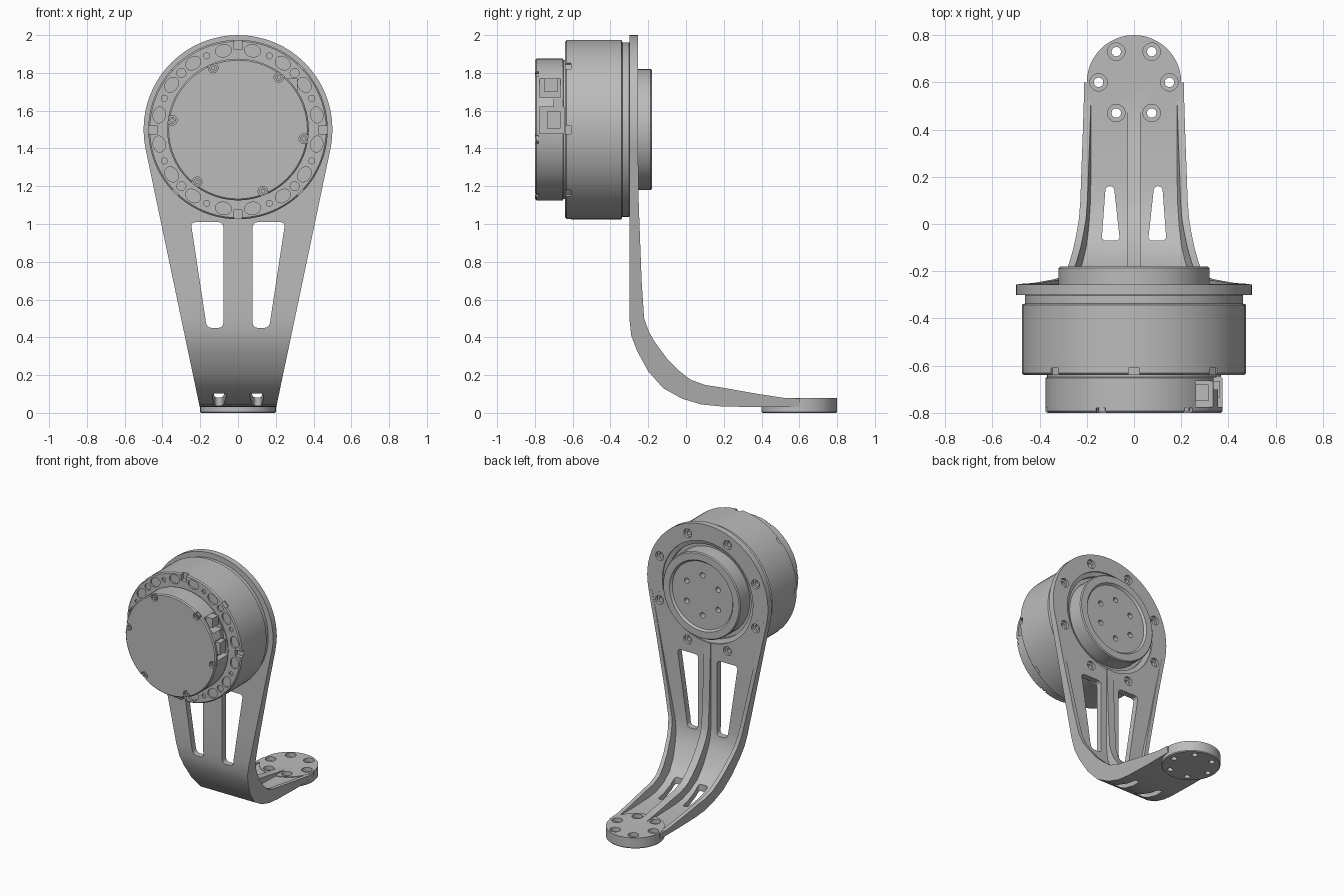
import bpy, bmesh
from math import radians, sin, cos, pi
from mathutils import Matrix, Vector

if "Cube" in bpy.data.objects:
    bpy.data.objects.remove(bpy.data.objects["Cube"])

grey = bpy.data.materials.new("machined grey")
grey.use_nodes = True
grey.diffuse_color = (0.5, 0.5, 0.5, 1)
grey.node_tree.nodes["Principled BSDF"].inputs["Base Color"].default_value = (0.5, 0.5, 0.5, 1)

T, R = Matrix.Translation, Matrix.Rotation
# Motor space: local x is x, local y is z, local z points to the front
MOTOR = T((0, 0, 1.5)) @ R(pi / 2, 4, 'X')
FOOT = T((0, 0.6, 0))


def polar(angle, radius, depth=0, base=MOTOR):
    return base @ R(radians(angle), 4, 'Z') @ T((radius, 0, depth))


def skin(bm, rings):
    """Join closed rings of points into a capped solid."""
    rows = [[bm.verts.new(p) for p in ring] for ring in rings]
    n = len(rows[0])
    for a, b in zip(rows, rows[1:]):
        for i in range(n):
            j = (i + 1) % n
            bm.faces.new((a[i], a[j], b[j], b[i]))
    bm.faces.new(rows[0][::-1])
    bm.faces.new(rows[-1])


def lathe(bm, profile, matrix, sides=64):
    skin(bm, [[matrix @ Vector((r * cos(2 * pi * i / sides), r * sin(2 * pi * i / sides), h))
               for i in range(sides)] for r, h in profile])


def pin(bm, matrix, radius, low, high, sides=20):
    lathe(bm, [(radius, low), (radius, high)], matrix, sides)


def box(bm, matrix, size):
    bmesh.ops.create_cube(bm, size=1, matrix=matrix @ Matrix.Diagonal((*size, 1)))


def rounded_prism(bm, corners, low, high, radius, matrix):
    part = bmesh.new()
    skin(part, [[(x, y, h) for x, y in corners] for h in (low, high)])
    edges = [e for e in part.edges if abs(e.verts[0].co.z - e.verts[1].co.z) > 0.01]
    bmesh.ops.bevel(part, geom=edges, offset=radius, segments=4, profile=0.5, affect='EDGES')
    part.transform(matrix)
    mesh = bpy.data.meshes.new("prism")
    part.to_mesh(mesh)
    part.free()
    bm.from_mesh(mesh)
    bpy.data.meshes.remove(mesh)


def make(name, bm):
    bmesh.ops.recalc_face_normals(bm, faces=bm.faces)
    mesh = bpy.data.meshes.new(name)
    bm.to_mesh(mesh)
    bm.free()
    mesh.materials.append(grey)
    obj = bpy.data.objects.new(name, mesh)
    bpy.context.collection.objects.link(obj)
    return obj


def combine(obj, bm, operation='DIFFERENCE'):
    """Apply a boolean with a temporary tool, then delete the tool."""
    tool = make("tool", bm)
    mod = obj.modifiers.new("bool", 'BOOLEAN')
    mod.operation, mod.solver, mod.object, mod.use_self = operation, 'EXACT', tool, True
    bpy.context.view_layer.objects.active = obj
    bpy.ops.object.modifier_apply(modifier=mod.name)
    bpy.data.objects.remove(tool)


def finish(obj, angle=28):
    bpy.ops.object.select_all(action='DESELECT')
    obj.select_set(True)
    bpy.context.view_layer.objects.active = obj
    bpy.ops.object.shade_smooth_by_angle(angle=radians(angle))


# Bracket arm: stations of (y, z, flange height) along the outer skin
stations = [(-.30, 1.396, .046), (-.30, 1.1, .05), (-.30, .7, .065), (-.30, .5, .078),
            (-.29, .41, .095), (-.26, .33, .105), (-.20, .22, .12), (-.12, .13, .125),
            (-.02, .075, .11), (.08, .045, .105), (.18, .035, .1), (.37, .03, .072),
            (.52, .03, .049), (.6, .03, .047)]
WEB, LIP, RIB = .045, .03, .028
path = [Vector((0, y, z)) for y, z, h in stations]
rings = []
for i, p in enumerate(path):
    along = (path[min(i + 1, len(path) - 1)] - path[max(i - 1, 0)]).normalized()
    normal = Vector((0, -along.z, along.y))
    tall = stations[i][2]
    half = []
    for inset, height in ((0, 0), (0, tall), (LIP, tall), (LIP, WEB), (None, WEB), (None, tall)):
        q = p + normal * height
        half.append(Vector((RIB if inset is None else .196 + .21 * q.z - inset, q.y, q.z)))
    rings.append(half + [Vector((-v.x, v.y, v.z)) for v in reversed(half)])
bm = bmesh.new()
skin(bm, rings)
bracket = make("bracket", bm)

# Round mounting ring and foot pad merged into the arm
bm = bmesh.new()
lathe(bm, [(.5, .2552), (.5, .30)], MOTOR)
combine(bracket, bm, 'UNION')
bm = bmesh.new()
lathe(bm, [(.195, 0), (.2, .006), (.2, .08)], FOOT, 48)
combine(bracket, bm, 'UNION')

# Bracket openings: centre bore, windows, slots and screw holes
bm = bmesh.new()
lathe(bm, [(.375, .15), (.375, .265), (.345, .275), (.345, .35)], MOTOR)
combine(bracket, bm)
bm = bmesh.new()
for s in (-1, 1):
    rounded_prism(bm, [(s * .078, -1.05), (s * .165, -1.05), (s * .25, -.49), (s * .078, -.49)],
                  .1, .4, .025, MOTOR)
    rounded_prism(bm, [(s * .06, -.07), (s * .137, -.07), (s * .12, .16), (s * .085, .16)],
                  -.1, .4, .016, Matrix())
for k in range(8):
    lathe(bm, [(.033, .2), (.033, .275), (.018, .275), (.018, .35)],
          polar(45 * k + 22.5, .43), 20)
for k in range(6):
    lathe(bm, [(.02, -.05), (.02, .05), (.037, .05), (.037, .12)],
          polar(60 * k, .15, 0, FOOT), 20)
combine(bracket, bm)
finish(bracket)

# Motor housing with edge notches and face pockets
bm = bmesh.new()
lathe(bm, [(.455, .297), (.462, .302), (.462, .337), (.475, .342), (.475, .632), (.467, .64)],
      MOTOR, 80)
housing = make("motor_housing", bm)
bm = bmesh.new()
for k in range(4):
    box(bm, polar(90 * k, .46, .635), (.07, .045, .05))
    box(bm, polar(90 * k + 45, .48, .635), (.03, .045, .05))
    for a in (10.5, 34, 56, 79.5):
        pin(bm, polar(90 * k + a, .424, .64) @ Matrix.Diagonal((.8, 1.05, 1, 1)),
            .041, -.012, .05)
    for a in (23, 67):
        pin(bm, polar(90 * k + a, .424, .64), .016, -.012, .05, 12)
    pin(bm, polar(90 * k + 45, .424, .64), .024, -.012, .05, 16)
combine(housing, bm)
finish(housing)

# Rear cover with connector bays and screw seats
bm = bmesh.new()
lathe(bm, [(.368, .62), (.368, .648), (.375, .652), (.375, .792), (.367, .80)], MOTOR, 80)
cover = make("motor_cover", bm)
bm = bmesh.new()
box(bm, MOTOR @ T((.36, .23, .72)), (.2, .12, .11))
box(bm, MOTOR @ T((.40, .05, .71)), (.14, .14, .13))
box(bm, MOTOR @ T((.40, .14, .675)), (.14, .05, .05))
for k in range(6):
    pin(bm, polar(52 + 60 * k, .352, .8), .026, -.02, .05, 16)
    box(bm, polar(52 + 60 * k, .377, .8), (.05, .044, .04))
combine(cover, bm)
finish(cover)

# Connector sockets inside the bays
bm = bmesh.new()
box(bm, MOTOR @ T((.285, .235, .715)), (.06, .07, .07))
box(bm, MOTOR @ T((.345, .05, .70)), (.04, .09, .07))
make("connector_sockets", bm)

# Cover screws with a drilled socket
bm = bmesh.new()
for k in range(6):
    lathe(bm, [(.019, .775), (.019, .795), (.009, .795), (.009, .785)],
          polar(52 + 60 * k, .352), 16)
finish(make("cover_screws", bm))

# Output flange on the back, with a shallow dish and bolt holes
bm = bmesh.new()
lathe(bm, [(.32, .31), (.32, .187), (.313, .18), (.262, .18), (.25, .195)], MOTOR)
flange = make("output_flange", bm)
bm = bmesh.new()
for k in range(6):
    pin(bm, polar(60 * k + 30, .15), .02, .1, .235, 16)
combine(flange, bm)
finish(flange)
